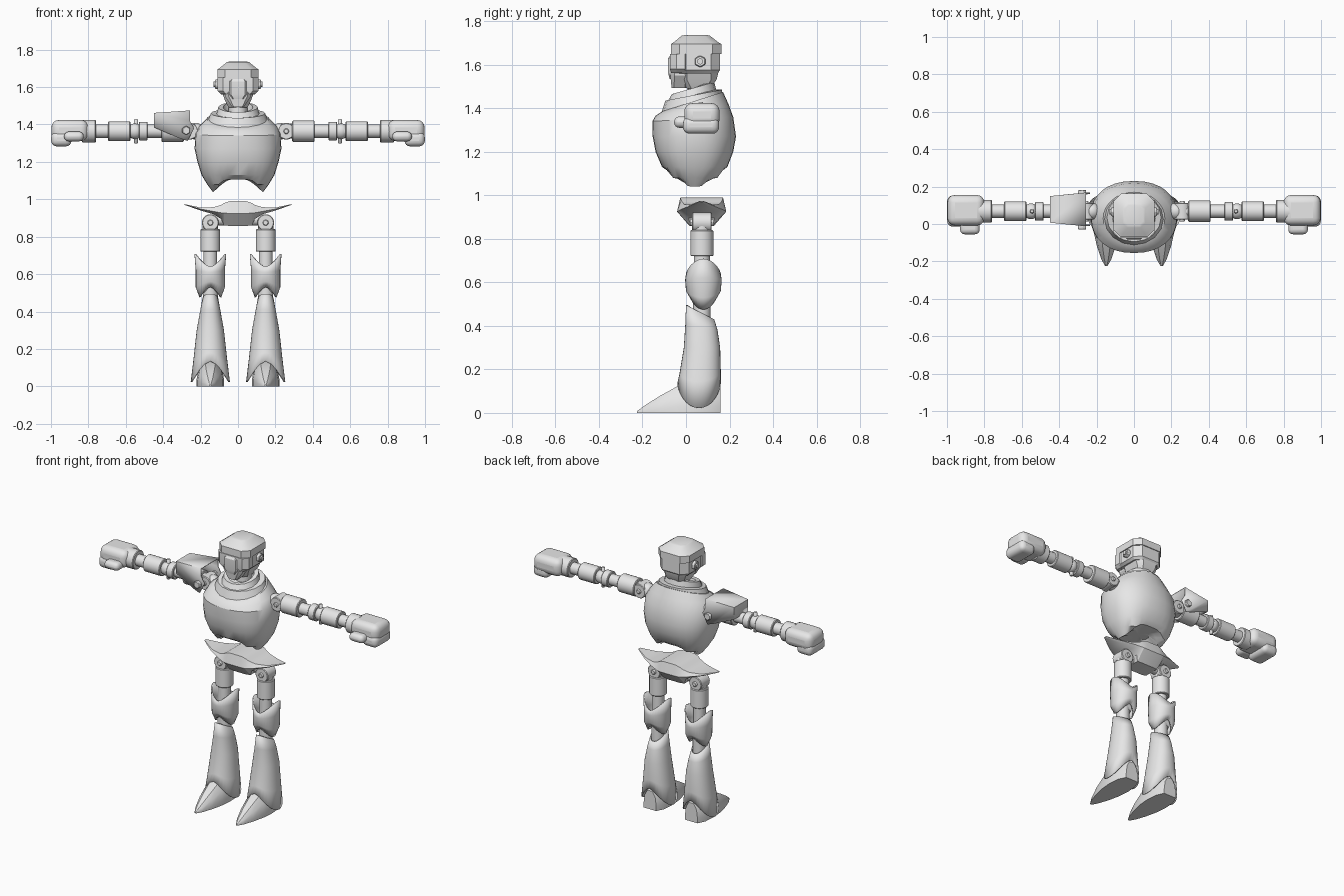
import bpy, bmesh, math
from mathutils import Vector

if "Cube" in bpy.data.objects:
    bpy.data.objects.remove(bpy.data.objects["Cube"])

metal = bpy.data.materials.new("light_grey_metal")
metal.diffuse_color = (0.8, 0.8, 0.8, 1)
metal.use_nodes = True
metal.node_tree.nodes["Principled BSDF"].inputs["Base Color"].default_value = metal.diffuse_color


def finish(name, bm, solid=0, bevel=0, segs=3):
    bmesh.ops.recalc_face_normals(bm, faces=bm.faces)
    me = bpy.data.meshes.new(name)
    bm.to_mesh(me)
    bm.free()
    me.materials.append(metal)
    ob = bpy.data.objects.new(name, me)
    bpy.context.collection.objects.link(ob)
    if solid:
        m = ob.modifiers.new("thickness", 'SOLIDIFY')
        m.thickness = solid
    if bevel:
        m = ob.modifiers.new("rounding", 'BEVEL')
        m.width, m.segments = bevel, segs
    return ob


def loft(name, rings, cap=True, solid=0):
    """Skin a list of closed rings with equal point counts."""
    bm = bmesh.new()
    vs = [[bm.verts.new(p) for p in r] for r in rings]
    n = len(rings[0])
    for a, b in zip(vs, vs[1:]):
        for i in range(n):
            j = (i + 1) % n
            bm.faces.new((a[i], a[j], b[j], b[i]))
    if cap:
        bm.faces.new(vs[0])
        bm.faces.new(vs[-1])
    return finish(name, bm, solid)


def oval(hx, yf, yb, zf, zb=None, cx=0, e=2.0, n=32):
    """Rounded ring; z runs from zf at the front to zb at the back."""
    zb = zf if zb is None else zb
    pts = []
    for i in range(n):
        a = 2 * math.pi * i / n
        c, s = math.cos(a), math.sin(a)
        u = math.copysign(abs(c) ** (2 / e), c)
        v = math.copysign(abs(s) ** (2 / e), s)
        pts.append(Vector((cx + hx * u, (yf + yb) / 2 + (yb - yf) / 2 * v,
                           (zf + zb) / 2 + (zb - zf) / 2 * v)))
    return pts


def octa(hx, yf, yb, z, ch):
    """Rectangle ring with chamfered corners."""
    return [(hx, yf + ch, z), (hx, yb - ch, z), (hx - ch, yb, z), (-hx + ch, yb, z),
            (-hx, yb - ch, z), (-hx, yf + ch, z), (-hx + ch, yf, z), (hx - ch, yf, z)]


def rod(name, p, q, r, n=24, bevel=0.004):
    p, q = Vector(p), Vector(q)
    bm = bmesh.new()
    bmesh.ops.create_cone(bm, cap_ends=True, segments=n, radius1=r, radius2=r,
                          depth=(q - p).length)
    rot = (q - p).to_track_quat('Z', 'Y')
    for v in bm.verts:
        v.co = rot @ v.co + (p + q) / 2
    ob = finish(name, bm)
    if bevel:
        m = ob.modifiers.new("rounding", 'BEVEL')
        m.width, m.segments, m.limit_method = bevel, 1, 'ANGLE'
    return ob


def ball(name, c, r):
    bm = bmesh.new()
    bmesh.ops.create_uvsphere(bm, u_segments=20, v_segments=12, radius=r)
    bmesh.ops.translate(bm, verts=bm.verts, vec=c)
    return finish(name, bm)


def block(name, lo, hi, bevel, segs=4):
    bm = bmesh.new()
    bmesh.ops.create_cube(bm, size=1)
    lo, hi = Vector(lo), Vector(hi)
    for v in bm.verts:
        v.co = Vector([(lo[i] + hi[i]) / 2 + v.co[i] * abs(hi[i] - lo[i]) for i in range(3)])
    return finish(name, bm, bevel=bevel, segs=segs)


# Torso: bulging shell whose underside is notched by an arch along y
def arch(x):
    t = min(1, max(0, (abs(x) - 0.07) / 0.06))
    return 1.107 - 0.067 * t

torso = [oval(0.005, 0.035, 0.045, 1.04), oval(0.07, 0.0, 0.08, 1.04, e=2.6)]
torso += [oval(hx, yf, yb, z, e=2.5) for z, hx, yf, yb in (
    (1.04, 0.135, -0.03, 0.11), (1.08, 0.165, -0.075, 0.16), (1.13, 0.195, -0.11, 0.19),
    (1.2, 0.217, -0.14, 0.217))]
torso += [oval(0.232, -0.153, 0.23, 1.27, e=2.25), oval(0.228, -0.155, 0.217, 1.34, 1.36, e=2.2),
          oval(0.205, -0.14, 0.195, 1.365, 1.42), oval(0.165, -0.11, 0.17, 1.385, 1.475)]
for ring in torso:
    for p in ring:
        p.z = max(p.z, arch(p.x))
loft("torso", torso)

# Tilted collar and neck
loft("collar", [oval(0.16, -0.115, 0.165, 1.375, 1.47, n=16), oval(0.145, -0.095, 0.165, 1.435, 1.485, n=16),
                oval(0.10, -0.05, 0.12, 1.435, 1.485, n=16)])
loft("neck_ring", [oval(0.115, -0.085, 0.14, 1.43, 1.48, n=16), oval(0.105, -0.065, 0.13, 1.465, 1.52, n=16),
                   oval(0.08, -0.04, 0.105, 1.465, 1.52, n=16), oval(0.075, -0.03, 0.1, 1.44, 1.48, n=16)])
rod("neck", (0, 0.055, 1.42), (0, 0.06, 1.54), 0.05)

# Head
loft("skull", [octa(0.05, 0.005, 0.11, 1.49, 0.02), octa(0.07, -0.02, 0.14, 1.53, 0.025),
               octa(0.085, -0.03, 0.15, 1.57, 0.035)])
loft("helmet", [octa(0.09, -0.045, 0.145, 1.56, 0.035), octa(0.104, -0.06, 0.156, 1.575, 0.04),
                octa(0.104, -0.06, 0.156, 1.65, 0.04)])
loft("helmet_band", [octa(0.11, -0.07, 0.162, 1.65, 0.04), octa(0.11, -0.07, 0.162, 1.695, 0.04),
                     octa(0.098, -0.058, 0.15, 1.702, 0.035), octa(0.06, -0.02, 0.11, 1.733, 0.025),
                     octa(0.05, -0.005, 0.1, 1.736, 0.02)])
loft("visor", [octa(0.09, -0.068, 0.025, 1.562, 0.025), octa(0.11, -0.074, 0.025, 1.58, 0.03),
               octa(0.11, -0.074, 0.025, 1.65, 0.03)])
loft("face_mask", [octa(0.032, -0.066, 0.005, 1.493, 0.01), octa(0.07, -0.072, 0.02, 1.55, 0.02),
                   octa(0.07, -0.076, 0.02, 1.575, 0.02)])
loft("face_plate", [octa(0.03, -0.075, 0, 1.535, 0.008), octa(0.048, -0.082, 0, 1.56, 0.01),
                    octa(0.048, -0.082, 0, 1.63, 0.01), octa(0.038, -0.074, 0, 1.642, 0.008)])

# Waist skirt: sections across x with swept pointed wings
sections = ((0.285, 0.974, 0.972, 0.97, 0.008, 0.01, 0.006), (0.2, 0.956, 0.948, 0.94, 0.055, 0.062, 0.045),
            (0.13, 0.958, 0.935, 0.92, 0.08, 0.095, 0.065), (0.09, 0.97, 0.928, 0.895, 0.09, 0.108, 0.06),
            (0.075, 0.98, 0.926, 0.86, 0.095, 0.112, 0.05), (0.045, 0.99, 0.925, 0.858, 0.098, 0.113, 0.055))


def section(x, t, m, b, wt, wm, wb):
    y = 0.072
    return [(x, y - wt, t), (x, y + wt, t), (x, y + wm, m), (x, y + wb, b), (x, y - wb, b), (x, y - wm, m)]

loft("waist_skirt", [section(-s[0], *s[1:]) for s in sections] + [section(*s) for s in reversed(sections)])

for s, side in ((-1, "right_"), (1, "left_")):
    # Ear bolt
    rod(side + "ear_bolt", (s * 0.095, 0.065, 1.615), (s * 0.122, 0.065, 1.615), 0.028, 6)
    rod(side + "ear_pin", (s * 0.11, 0.065, 1.615), (s * 0.13, 0.065, 1.615), 0.014, 12, 0)

    # Arm: joints and sleeves along x
    ay, az = 0.068, 1.364
    ball(side + "shoulder_ball", (s * 0.225, ay, az), 0.045)
    rod(side + "shoulder_hinge", (s * 0.258, ay - 0.045, az), (s * 0.258, ay + 0.045, az), 0.045)
    rod(side + "shoulder_pin", (s * 0.258, ay - 0.055, az), (s * 0.258, ay + 0.055, az), 0.015, 12)
    for part, a, b, r in (("shoulder_link", 0.26, 0.30, 0.04), ("upper_arm_sleeve", 0.29, 0.41, 0.057),
                          ("upper_arm", 0.40, 0.49, 0.035), ("elbow_cuff", 0.483, 0.53, 0.05),
                          ("elbow_link", 0.52, 0.60, 0.036), ("forearm_sleeve", 0.575, 0.695, 0.053),
                          ("wrist", 0.69, 0.77, 0.036), ("wrist_cuff", 0.76, 0.835, 0.06)):
        rod(side + part, (s * a, ay, az), (s * b, ay, az), r)
    ball(side + "elbow_ball", (s * 0.55, ay, az), 0.042)
    rod(side + "elbow_pin", (s * 0.545, ay, az - 0.065), (s * 0.545, ay, az + 0.065), 0.012, 10)
    # Hand: palm, curled fingers, thumb
    block(side + "fist", (s * 0.80, -0.008, 1.312), (s * 0.998, 0.155, 1.424), 0.04)
    block(side + "fingers", (s * 0.89, -0.014, 1.283), (s * 0.999, 0.152, 1.36), 0.03)
    block(side + "thumb", (s * 0.825, -0.055, 1.31), (s * 0.93, 0.03, 1.362), 0.025)

    # Hip and thigh
    lx, ly = s * 0.148, 0.073
    rod(side + "hip_hinge", (lx, ly - 0.045, 0.875), (lx, ly + 0.045, 0.875), 0.045)
    rod(side + "hip_pin", (lx, ly - 0.055, 0.875), (lx, ly + 0.055, 0.875), 0.016, 12)
    rod(side + "hip_axle", (s * 0.05, ly, 0.89), (lx, ly, 0.89), 0.03)
    rod(side + "hip_link", (lx, ly, 0.83), (lx, ly, 0.875), 0.042)
    rod(side + "thigh_sleeve", (lx, ly, 0.72), (lx, ly, 0.84), 0.053)
    rod(side + "thigh", (lx, ly, 0.52), (lx, ly, 0.73), 0.037)
    rod(side + "knee_joint", (lx - 0.04, ly, 0.535), (lx + 0.04, ly, 0.535), 0.04)
    rod(side + "knee_lower", (lx, ly, 0.40), (lx, ly, 0.53), 0.04)

    # Knee guard: flared sleeve with peaks at both sides
    guard = []
    for z, hx, hy, peak in ((0.53, 0.058, 0.06, -0.055), (0.56, 0.078, 0.08, -0.03),
                            (0.61, 0.078, 0.084, 0.01), (0.64, 0.085, 0.08, 0.068)):
        ring = oval(hx, 0.08 - hy, 0.08 + hy, z, cx=lx)
        for p in ring:
            p.z += peak * (abs(p.x - lx) / hx) ** 1.5
        guard.append(ring)
    loft(side + "knee_guard", guard, cap=False, solid=0.008)

    # Shin: flared trouser shape, points at both sides of the hem
    shin = []
    for zf, zb, hx, yf, yb, drop in ((0.135, 0.135, 0.098, -0.04, 0.16, 0.112), (0.18, 0.19, 0.09, -0.03, 0.16, 0.04),
                                     (0.30, 0.30, 0.073, -0.01, 0.157, 0), (0.41, 0.38, 0.056, -0.003, 0.145, 0),
                                     (0.495, 0.43, 0.043, 0.0, 0.13, 0)):
        ring = oval(hx, yf, yb, zf, zb, cx=lx, e=2.2)
        for p in ring:
            k = abs(p.x - lx) / hx
            p.z -= drop * k ** 1.5
            if drop > 0.1:
                p.x = lx + (p.x - lx) * 1.07
        shin.append(ring)
    loft(side + "shin", shin, cap=False, solid=0.008)

    # Foot: pointed wedge, sections along y
    foot = []
    for y, hx, top in ((-0.225, 0.006, 0.008), (-0.19, 0.026, 0.034), (-0.12, 0.05, 0.078), (-0.04, 0.068, 0.122),
                       (0.03, 0.074, 0.135), (0.11, 0.068, 0.135), (0.158, 0.045, 0.12)):
        foot.append([(lx + hx * a, y, top * b) for a, b in
                     ((-1, 0), (1, 0), (1, 0.25), (0.85, 0.7), (0.4, 1), (-0.4, 1), (-0.85, 0.7), (-1, 0.25))])
    loft(side + "foot", foot)

# Shoulder guard on one side: open-bottomed tapered box with bolt tabs
bm = bmesh.new()
outline = ((-0.45, 1.385), (-0.45, 1.462), (-0.258, 1.475), (-0.258, 1.42), (-0.235, 1.38), (-0.27, 1.312), (-0.31, 1.325))
walls = []
for sy in (-1, 1):
    walls.append([bm.verts.new((x, 0.078 + sy * (0.09 - 0.1 * max(0, -0.26 - x)), z)) for x, z in outline])
    bm.faces.new(walls[-1])
for i in (0, 1):
    bm.faces.new((walls[0][i], walls[0][i + 1], walls[1][i + 1], walls[1][i]))
finish("shoulder_guard", bm, solid=0.008)
for y0, y1 in ((-0.03, 0.0), (0.155, 0.182)):
    rod("shoulder_guard_bolt", (-0.277, y0, 1.368), (-0.277, y1, 1.368), 0.025, 6)

# Smooth curved surfaces, keep hard edges
for ob in bpy.context.collection.objects:
    ob.select_set(True)
    bpy.context.view_layer.objects.active = ob
bpy.ops.object.shade_smooth_by_angle(angle=math.radians(32))
